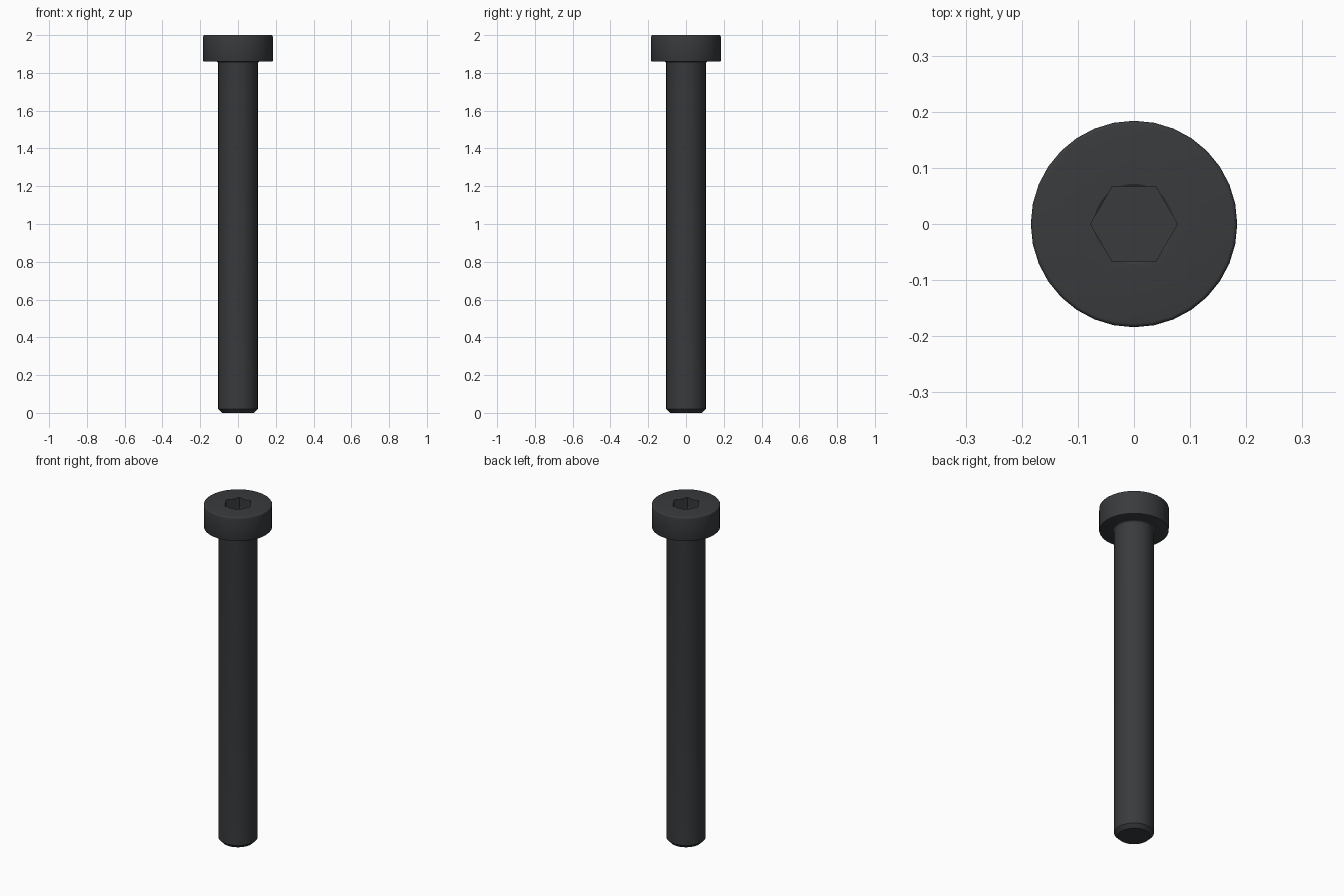
import bpy, bmesh, math

if "Cube" in bpy.data.objects:
    bpy.data.objects.remove(bpy.data.objects["Cube"])

SEGMENTS = 32


def revolve(name, profile, steps=SEGMENTS):
    """Spin an (r, z) profile, starting and ending on the axis, into a solid."""
    bm = bmesh.new()
    verts = [bm.verts.new((r, 0, z)) for r, z in profile]
    edges = [bm.edges.new(pair) for pair in zip(verts, verts[1:])]
    bmesh.ops.spin(bm, geom=verts + edges, cent=(0, 0, 0), axis=(0, 0, 1),
                   angle=math.tau, steps=steps, use_duplicate=False)
    bmesh.ops.remove_doubles(bm, verts=bm.verts, dist=1e-5)
    bmesh.ops.recalc_face_normals(bm, faces=bm.faces)
    mesh = bpy.data.meshes.new(name)
    bm.to_mesh(mesh)
    bm.free()
    obj = bpy.data.objects.new(name, mesh)
    bpy.context.collection.objects.link(obj)
    return obj


def arc(cr, cz, radius, start, end, n=4):
    """Points of a small rounded corner in the (r, z) plane, angles in degrees."""
    angles = [math.radians(start + (end - start) * i / n) for i in range(n + 1)]
    return [(cr + radius * math.cos(a), cz + radius * math.sin(a)) for a in angles]


# Bolt: chamfered tip, shank, fillet under the head, rounded head rim
tip = [(0, 0), (0.085, 0), (0.105, 0.02)]
fillet = arc(0.115, 1.85, 0.01, 180, 90)
lower_rim = arc(0.180, 1.864, 0.004, -90, 0, 2)
upper_rim = arc(0.177, 1.993, 0.007, 0, 90)
bolt = revolve("cap_screw", tip + fillet + lower_rim + upper_rim + [(0, 2)])

# Socket cutters: hexagonal recess and its conical lead-in
hexagon = 0.067 / math.cos(math.pi / 6)
hex_cutter = revolve("hex_cutter", [(0, 1.93), (hexagon, 1.93), (hexagon, 2.05), (0, 2.05)], 6)
lead_in = revolve("lead_in_cutter", [(0, 1.953), (0.087, 2.01), (0, 2.01)])

bpy.context.view_layer.objects.active = bolt
bolt.select_set(True)
for cutter in (hex_cutter, lead_in):
    cutter.hide_render = True
    cut = bolt.modifiers.new(cutter.name, 'BOOLEAN')
    cut.operation = 'DIFFERENCE'
    cut.solver = 'EXACT'
    cut.object = cutter
    bpy.ops.object.modifier_apply(modifier=cut.name)
    bpy.data.objects.remove(cutter)

# Smooth sides with crisp edges, dark steel finish
bpy.ops.object.shade_smooth_by_angle(angle=math.radians(30))
steel = bpy.data.materials.new("black_steel")
steel.diffuse_color = (0.04, 0.043, 0.046, 1)
steel.use_nodes = True
steel.node_tree.nodes["Principled BSDF"].inputs["Base Color"].default_value = steel.diffuse_color
bolt.data.materials.clear()
bolt.data.materials.append(steel)
